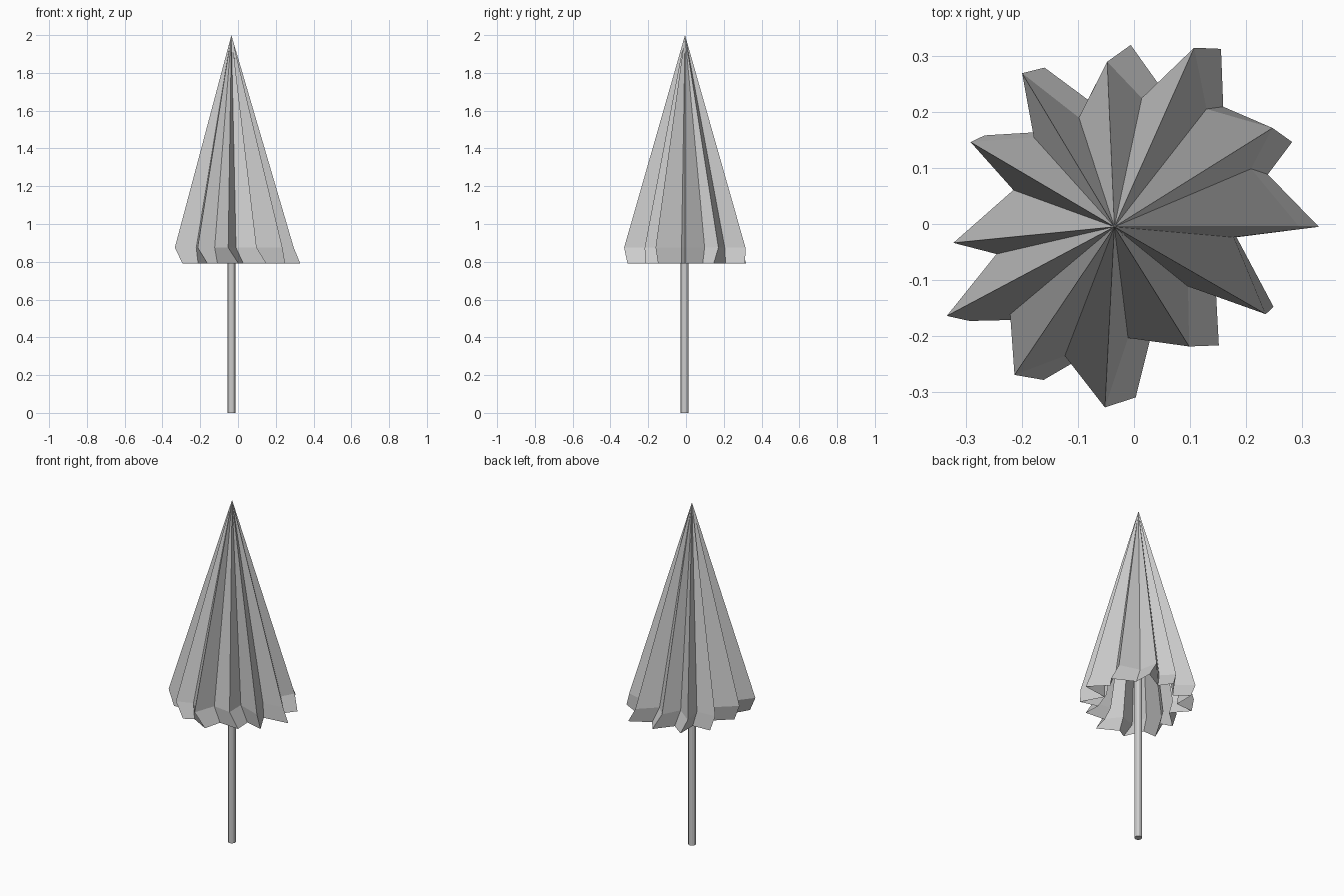
import bpy, bmesh
from math import cos, sin, radians

CX, CY = -0.035, -0.005   # pole axis
RIM_Z, HEM_Z, TOP_Z = 0.875, 0.79, 2.0

# Pleats of the closed canopy: (angle, radius, hem shift x, hem shift y),
# alternating ridge and valley, measured from the pole axis
PLEATS = [
    (0, 0.33, 0.035, 0.0), (23, 0.265, 0.03, -0.01),
    (32, 0.333, 0.035, -0.025), (52, 0.267, 0.03, 0.004),
    (66, 0.35, 0.048, -0.002), (78, 0.235, 0.03, 0.025),
    (92.5, 0.295, 0.042, 0.03), (108, 0.205, 0.016, 0.032),
    (121, 0.32, 0.04, 0.01), (132, 0.215, 0.02, 0.01),
    (149.5, 0.298, 0.025, 0.012), (160, 0.192, 0.028, 0.005),
    (185.7, 0.289, 0.03, 0.003), (193, 0.216, 0.023, 0.0),
    (208, 0.339, 0.041, -0.009), (220, 0.243, 0.01, -0.01),
    (236, 0.319, 0.052, -0.009), (249, 0.247, 0.015, -0.012),
    (267, 0.323, 0.055, 0.018), (277, 0.2, 0.039, -0.004),
    (302, 0.252, 0.053, 0.002), (321, 0.169, 0.05, -0.01),
    (330, 0.312, 0.014, 0.013), (355, 0.214, 0.005, 0.0),
]


def finish(bm, name):
    bmesh.ops.recalc_face_normals(bm, faces=bm.faces)
    mesh = bpy.data.meshes.new(name)
    bm.to_mesh(mesh)
    bm.free()
    obj = bpy.data.objects.new(name, mesh)
    bpy.context.collection.objects.link(obj)
    return obj


# Pleated canopy with hanging valance, a single open sheet
bm = bmesh.new()
tip = bm.verts.new((CX, CY, TOP_Z))
rim, hem = [], []
for angle, r, dx, dy in PLEATS:
    x = CX + r * cos(radians(angle))
    y = CY + r * sin(radians(angle))
    rim.append(bm.verts.new((x, y, RIM_Z)))
    hem.append(bm.verts.new((x + dx, y + dy, HEM_Z)))
n = len(rim)
for i in range(n):
    j = (i + 1) % n
    bm.faces.new((tip, rim[i], rim[j]))
    bm.faces.new((rim[i], hem[i], hem[j], rim[j]))
finish(bm, "canopy")

# Pole
POLE_TOP = 1.88
bpy.ops.mesh.primitive_cylinder_add(vertices=12, radius=0.021, depth=POLE_TOP,
                                    location=(CX, CY - 0.002, POLE_TOP / 2))
pole = bpy.context.object
pole.name = "pole"
bpy.ops.object.shade_smooth_by_angle()
